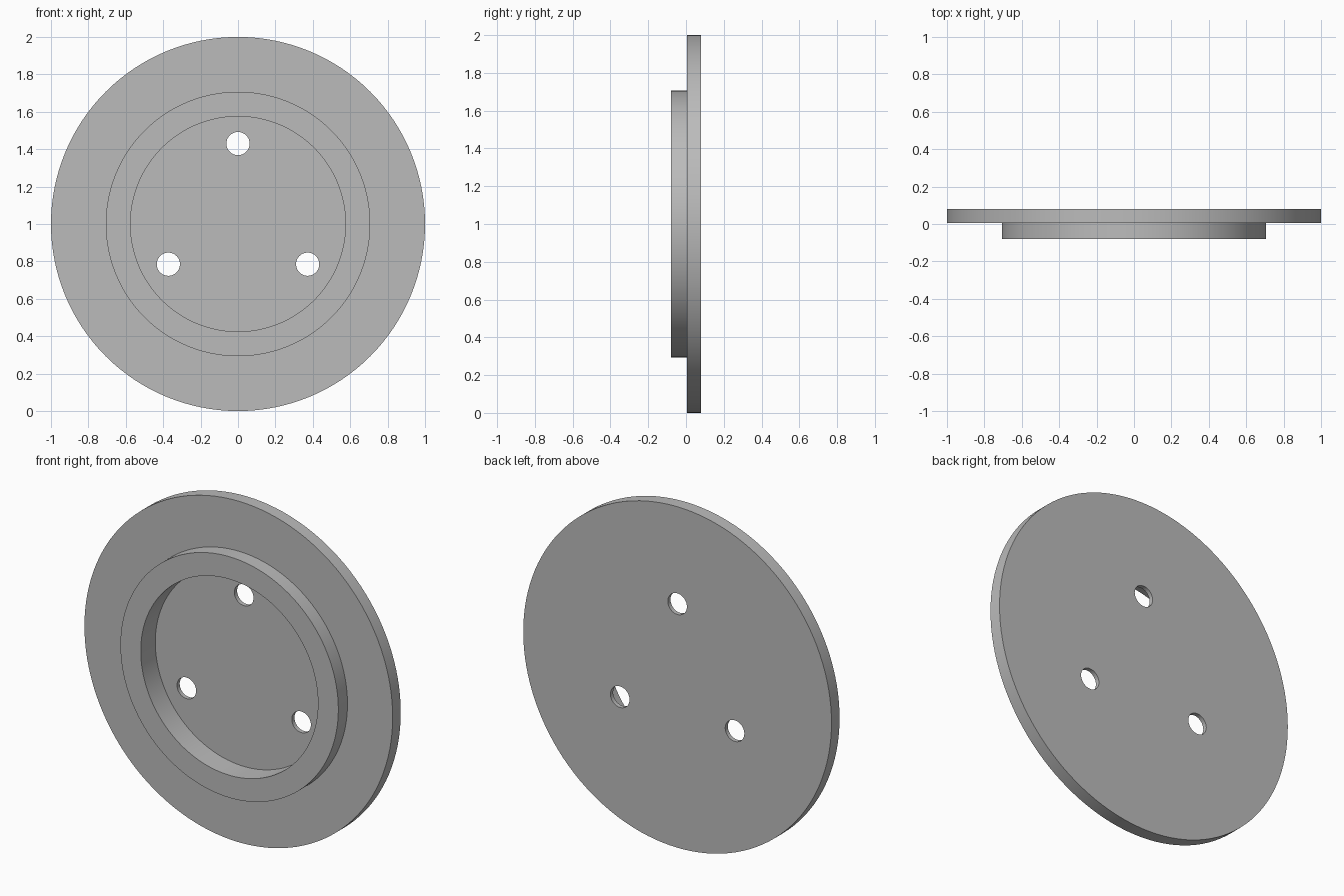
import bpy, bmesh
from math import sin, cos, pi, radians
from mathutils import Matrix

SEGMENTS = 128
CENTRE_Z = 1.0

cube = bpy.data.objects.get("Cube")
if cube:
    bpy.data.objects.remove(cube, do_unlink=True)

# Single plain grey finish
grey = bpy.data.materials.new("plain_grey")
grey.use_nodes = True
colour = (0.5, 0.5, 0.5, 1)
grey.diffuse_color = colour
grey.node_tree.nodes["Principled BSDF"].inputs["Base Color"].default_value = colour


def finish(name, bm):
    bmesh.ops.recalc_face_normals(bm, faces=bm.faces[:])
    mesh = bpy.data.meshes.new(name)
    bm.to_mesh(mesh)
    bm.free()
    mesh.materials.append(grey)
    obj = bpy.data.objects.new(name, mesh)
    bpy.context.collection.objects.link(obj)
    return obj


def turned(name, profile):
    """Turn (radius, y) points about the y axis and cap both ends."""
    bm = bmesh.new()
    rings = []
    for r, y in profile:
        angles = [2 * pi * i / SEGMENTS for i in range(SEGMENTS)]
        rings.append([bm.verts.new((r * cos(a), y, CENTRE_Z + r * sin(a))) for a in angles])
    for a, b in zip(rings, rings[1:]):
        for i in range(SEGMENTS):
            j = (i + 1) % SEGMENTS
            bm.faces.new((a[i], a[j], b[j], b[i]))
    bm.faces.new(rings[0])
    bm.faces.new(rings[-1])
    return finish(name, bm)


# Disc with raised front collar and a deep recess inside it
disc = turned("flanged_disc", [
    (0.575, 0.055), (0.575, -0.08), (0.707, -0.08),
    (0.707, 0.005), (1.0, 0.005), (1.0, 0.08)])

# Three bolt holes through the thin web
bm = bmesh.new()
for k in range(3):
    a = radians(90 + 120 * k)
    place = Matrix.Translation((0.43 * cos(a), 0.07, CENTRE_Z + 0.43 * sin(a)))
    bmesh.ops.create_cone(bm, cap_ends=True, segments=48, radius1=0.062, radius2=0.062,
                          depth=0.1, matrix=place @ Matrix.Rotation(pi / 2, 4, "X"))
cutter = finish("bolt_hole_cutter", bm)
cutter.hide_render = True

cut = disc.modifiers.new("bolt_holes", "BOOLEAN")
cut.operation = "DIFFERENCE"
cut.solver = "EXACT"
cut.object = cutter
bpy.ops.object.select_all(action="DESELECT")
disc.select_set(True)
bpy.context.view_layer.objects.active = disc
bpy.ops.object.modifier_apply(modifier=cut.name)
bpy.data.objects.remove(cutter, do_unlink=True)
bpy.ops.object.shade_smooth_by_angle(angle=radians(30))
